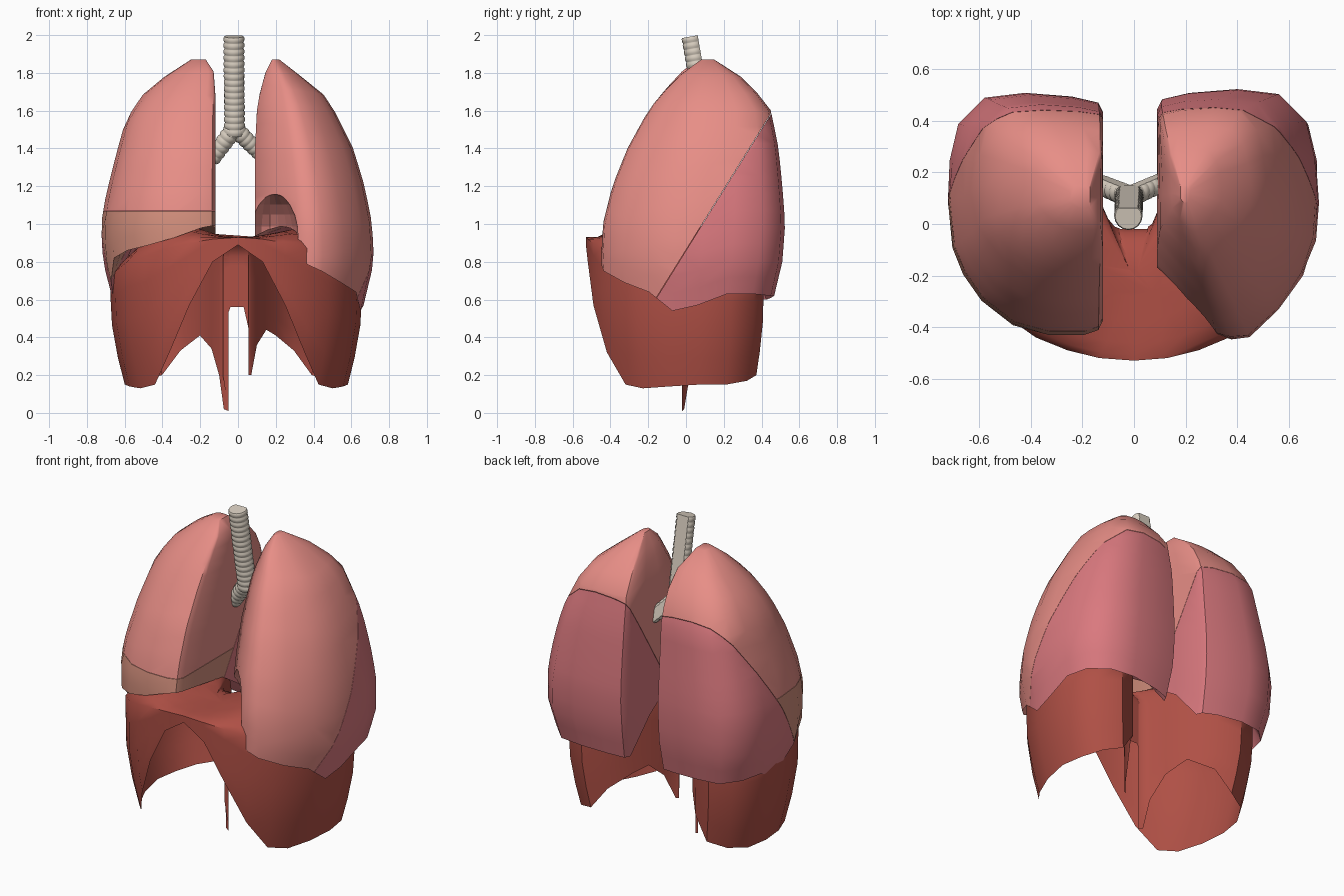
import bpy, bmesh, math
from mathutils import Vector

if "Cube" in bpy.data.objects:
    bpy.data.objects.remove(bpy.data.objects["Cube"])


def material(name, rgb):
    m = bpy.data.materials.new(name)
    m.diffuse_color = (*rgb, 1)
    m.use_nodes = True
    m.node_tree.nodes["Principled BSDF"].inputs["Base Color"].default_value = m.diffuse_color
    return m


UPPER = material("upper_pink", (0.80, 0.27, 0.24))
LOWER = material("lower_rose", (0.70, 0.19, 0.21))
MIDDLE = material("middle_tan", (0.64, 0.27, 0.20))
MUSCLE = material("muscle_red", (0.43, 0.08, 0.06))
CARTILAGE = material("cartilage", (0.68, 0.61, 0.52))


def finish(bm, name, mat, angle=42):
    bmesh.ops.recalc_face_normals(bm, faces=bm.faces)
    me = bpy.data.meshes.new(name)
    bm.to_mesh(me)
    bm.free()
    ob = bpy.data.objects.new(name, me)
    bpy.context.collection.objects.link(ob)
    me.materials.append(mat)
    bpy.ops.object.select_all(action='DESELECT')
    bpy.context.view_layer.objects.active = ob
    ob.select_set(True)
    bpy.ops.object.shade_smooth_by_angle(angle=math.radians(angle))
    return ob


def loft(rings, cap_start=True, cap_end=True):
    bm = bmesh.new()
    vs = [[bm.verts.new(p) for p in r] for r in rings]
    n = len(vs[0])
    for a, b in zip(vs, vs[1:]):
        for j in range(n):
            bm.faces.new((a[j], a[(j + 1) % n], b[(j + 1) % n], b[j]))
    if cap_start:
        bm.faces.new(vs[0])
    if cap_end:
        bm.faces.new(vs[-1])
    return bm


def lerp_rows(rows, z):
    for a, b in zip(rows, rows[1:]):
        if z >= b[0]:
            t = (z - a[0]) / (b[0] - a[0])
            return [p + (q - p) * max(t, 0) for p, q in zip(a, b)]
    return rows[-1]


# Lungs: plan outline (medial-lateral, front-back, base height) lofted through size levels
def lung(side, outline, levels, dome):
    top = levels[0][0]
    rings = []
    for i in range(15):
        t = i / 14
        ring = []
        for u, v, base in outline:
            z = base + t * (top - base)
            _, xm, xl, yf, yb = lerp_rows(levels, z)
            ring.append(Vector((side * (xm + u * (xl - xm)), yf + v * (yb - yf), z)))
        rings.append(ring)
    c = sum(rings[0], Vector()) / len(outline)
    hollow = []
    for s, k in ((0.15, 0.93), (0.5, 0.78), (0.88, 0.45)):
        hollow.append([Vector((c.x + (p.x - c.x) * k, c.y + (p.y - c.y) * k,
                               p.z + (dome - p.z) * s)) for p in rings[0]])
    return loft(hollow[::-1] + rings)


def lobe(source, name, mat, cuts):
    bm = source.copy()
    for co, no in cuts:
        no = Vector(no).normalized()
        bmesh.ops.bisect_plane(bm, geom=bm.verts[:] + bm.edges[:] + bm.faces[:],
                               plane_co=Vector(co) - no * 0.001, plane_no=no, clear_outer=True)
        bmesh.ops.holes_fill(bm, edges=[e for e in bm.edges if e.is_boundary], sides=0)
    return finish(bm, name, mat)


BACK = [(1, .55, .57), (.985, .72, .63), (.93, .87, .63), (.76, .98, .62), (.5, 1, .62),
        (.2, .985, .61), (.03, .96, .6), (0, .92, .6), (0, .7, .8), (0, .48, .93)]
LEFT = [(0, .27, .94), (.2, .12, .92), (.37, .02, .82), (.46, 0, .78), (.57, .01, .75),
        (.75, .12, .69), (.9, .26, .64), (.98, .4, .54)] + BACK
RIGHT = [(0, .06, .99), (.03, .02, .99), (.12, 0, .98), (.35, 0, .93), (.58, .04, .89),
         (.78, .14, .86), (.9, .25, .82), (.97, .36, .7)] + BACK
LEFT_LEVELS = [(1.87, .18, .22, .08, .15), (1.8, .145, .31, -.02, .27), (1.69, .115, .45, -.13, .38),
               (1.6, .10, .51, -.2, .45), (1.4, .09, .61, -.31, .49), (1.2, .09, .67, -.39, .51),
               (1.0, .09, .71, -.44, .525), (.8, .09, .72, -.45, .51), (.55, .11, .66, -.42, .45)]
RIGHT_LEVELS = [(1.87, .17, .25, .06, .15), (1.82, .13, .34, -.01, .25), (1.69, .12, .5, -.13, .38),
                (1.55, .12, .595, -.22, .46), (1.35, .12, .65, -.33, .48), (1.15, .12, .7, -.4, .5),
                (1.0, .12, .725, -.43, .51), (.8, .12, .715, -.43, .5), (.55, .13, .65, -.4, .45)]
OBLIQUE, BACKWARD = (0, -.15, .62), (0, .98, -.61)
FORWARD = (0, -.98, .61)

left = lung(1, LEFT, LEFT_LEVELS, 1.0)
left_upper = lobe(left, "left_upper_lobe", UPPER, [(OBLIQUE, BACKWARD)])
lobe(left, "left_lower_lobe", LOWER, [(OBLIQUE, FORWARD)])
right = lung(-1, RIGHT, RIGHT_LEVELS, 1.04)
lobe(right, "right_upper_lobe", UPPER, [(OBLIQUE, BACKWARD), ((0, 0, 1.07), (0, 0, -1))])
lobe(right, "right_middle_lobe", MIDDLE, [(OBLIQUE, BACKWARD), ((0, 0, 1.07), (0, 0, 1))])
lobe(right, "right_lower_lobe", LOWER, [(OBLIQUE, FORWARD)])
left.free()
right.free()

# Cardiac notch in the left upper lobe
bpy.ops.mesh.primitive_uv_sphere_add(segments=20, ring_count=12, location=(.17, -.4, .92))
cutter = bpy.context.object
cutter.name = "notch_cutter"
cutter.scale = (.15, .36, .26)
cutter.hide_render = True
cutter.hide_set(True)
mod = left_upper.modifiers.new("notch", 'BOOLEAN')
mod.operation = 'DIFFERENCE'
mod.object = cutter

# Diaphragm: open sheet, points are (x, y, hem height, shoulder height)
HALF = [(.13, -.52, .80, .92), (.25, -.49, .57, .90), (.37, -.44, .32, .87), (.48, -.36, .15, .83),
        (.57, -.26, .13, .80), (.63, -.1, .14, .75), (.655, .08, .15, .72), (.63, .24, .15, .70),
        (.55, .36, .17, .70), (.43, .41, .2, .70), (.31, .36, .33, .72), (.2, .23, .41, .75)]
LEFT_CRUS = [(.15, .15, .44, .78), (.1, .07, .36, .8), (.07, 0, .2, .82), (.055, -.01, .2, .82),
             (.055, -.02, .45, .83), (.03, -.02, .56, .83)]
RIGHT_CRUS = [(-.04, -.02, .56, .83), (-.07, -.02, .48, .83), (-.08, -.02, .2, .82),
              (-.05, -.02, .01, .82), (-.075, -.01, .02, .82), (-.1, .02, .2, .82),
              (-.14, .11, .34, .8)]
hem = ([(0, -.53, .89, .93)] + HALF + LEFT_CRUS + RIGHT_CRUS
       + [(-x * 1.03, y, a, b) for x, y, a, b in HALF[::-1]])
rings = []
for t in (0, .25, .55, .8, 1):
    ring = []
    for x, y, a, b in hem:
        z = a + (b - a) * t
        k = 1 - .12 * (max(0, .55 - z) / .42) ** 1.5 if abs(x) > .2 else 1
        ring.append(Vector((x * k, y * k, z)))
    rings.append(ring)
for k, s in ((.93, .3), (.78, .65), (.5, .9), (.2, 1)):
    ring = []
    for x, y, a, b in hem:
        px, py = x * k, -.22 + (y + .22) * k
        peak = .93 + (.11 if x < 0 else .07) * math.exp(-((abs(px) - .35) / .16) ** 2)
        ring.append(Vector((px, py, b + (peak - b) * s)))
    rings.append(ring)
finish(loft(rings, cap_start=False), "diaphragm", MUSCLE)


# Windpipe and bronchi: ribbed tubes with a flat back
def ribbed_tube(name, a, b, r0, r1, ribs):
    a, b = Vector(a), Vector(b)
    d = (b - a).normalized()
    across = d.cross(Vector((0, 1, 0))).normalized()
    back = across.cross(d)
    rings = []
    for i in range(ribs):
        for f, k in ((0, .94), (.2, 1.02), (.7, 1.02), (.9, .94)):
            t = (i + f) / ribs
            r = (r0 + (r1 - r0) * t) * k
            ring = []
            for j in range(16):
                w = math.tau * j / 16
                ring.append(a + (b - a) * t + across * r * math.cos(w)
                            + back * min(r * math.sin(w), .6 * r0))
            rings.append(ring)
    rings.append([p + d * (b - a).length / ribs * .1 for p in rings[-1]])
    finish(loft(rings), name, CARTILAGE)


ribbed_tube("trachea", (-.022, .03, 1.993), (-.018, .12, 1.47), .054, .054, 16)
ribbed_tube("right_bronchus", (-.025, .115, 1.5), (-.14, .16, 1.34), .048, .042, 6)
ribbed_tube("left_bronchus", (-.01, .115, 1.5), (.12, .17, 1.37), .046, .04, 6)
